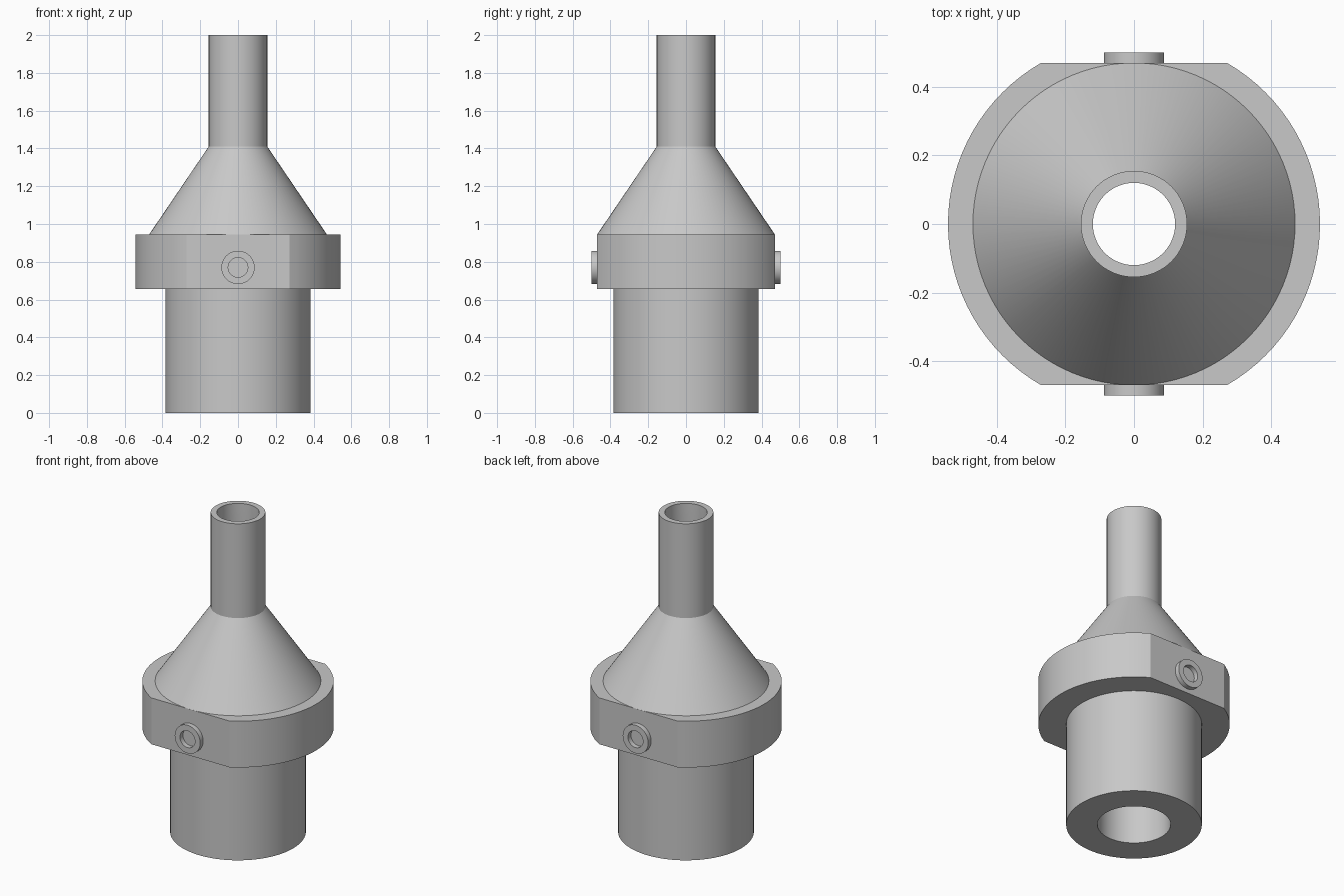
import bpy, bmesh, math

cube = bpy.data.objects.get("Cube")
if cube:
    bpy.data.objects.remove(cube, do_unlink=True)

# Single grey material
grey = bpy.data.materials.new("light_grey")
grey.use_nodes = True
colour = (0.58, 0.58, 0.58, 1)
grey.diffuse_color = colour
grey.node_tree.nodes["Principled BSDF"].inputs["Base Color"].default_value = colour

SEGMENTS = 96
COLLAR_R = 0.543
FLAT_Y = COLLAR_R * math.sin(math.radians(60))


def lathe(name, profile, flat=None):
    """Revolve a closed (radius, z) profile about z; limit |y| to flat if given."""
    bm = bmesh.new()
    rings = []
    for i in range(SEGMENTS):
        a = math.tau * i / SEGMENTS
        ring = []
        for r, z in profile:
            y = r * math.sin(a)
            if flat:
                y = max(-flat, min(flat, y))
            ring.append(bm.verts.new((r * math.cos(a), y, z)))
        rings.append(ring)
    n = len(profile)
    for i, ring in enumerate(rings):
        after = rings[(i + 1) % SEGMENTS]
        for j in range(n):
            k = (j + 1) % n
            bm.faces.new((ring[j], after[j], after[k], ring[k]))
    bmesh.ops.remove_doubles(bm, verts=bm.verts, dist=1e-5)
    bmesh.ops.recalc_face_normals(bm, faces=bm.faces)
    mesh = bpy.data.meshes.new(name)
    bm.to_mesh(mesh)
    bm.free()
    mesh.materials.append(grey)
    obj = bpy.data.objects.new(name, mesh)
    bpy.context.collection.objects.link(obj)
    bpy.ops.object.select_all(action='DESELECT')
    obj.select_set(True)
    bpy.context.view_layer.objects.active = obj
    bpy.ops.object.shade_smooth_by_angle(angle=math.radians(20))
    return obj


# Hollow body: lower sleeve, flatted collar, cone, upper tube, then the bore
lathe("adapter_body", [
    (0.385, 0), (0.385, 0.655),
    (COLLAR_R, 0.655), (COLLAR_R, 0.945),
    (FLAT_Y, 0.945), (0.155, 1.41),
    (0.155, 2), (0.12, 2),
    (0.12, 1.41), (0.208, 0.945), (0.208, 0),
], flat=FLAT_Y)

# Plain raised ring on each collar flat
for name, side in (("front_ring", -1), ("back_ring", 1)):
    ring = lathe(name, [(0.052, 0), (0.088, 0), (0.088, 0.032), (0.052, 0.032)])
    ring.location = (0, side * (FLAT_Y - 0.002), 0.77)
    ring.rotation_euler.x = -side * math.pi / 2
